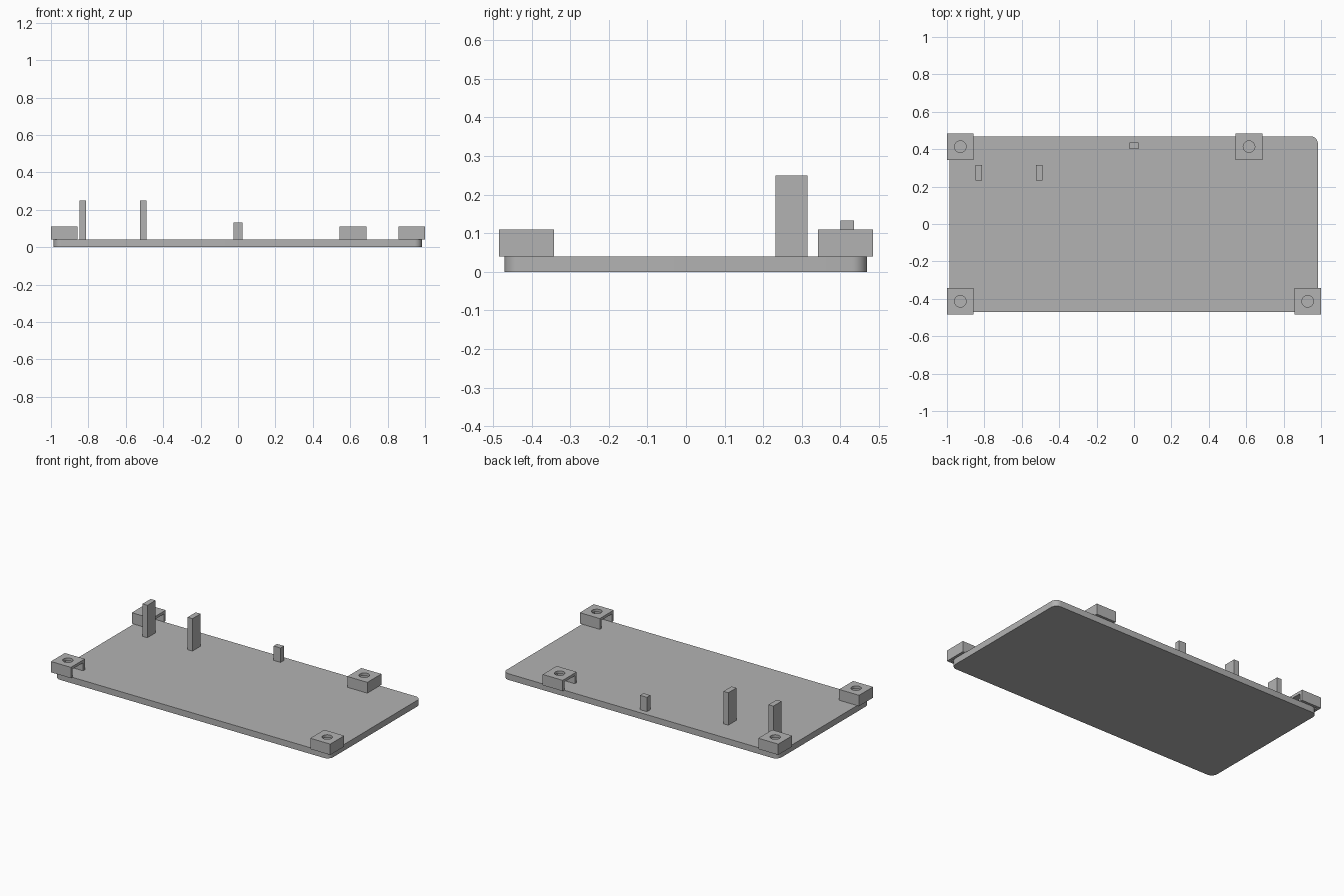
import bpy, bmesh, math

if "Cube" in bpy.data.objects:
    bpy.data.objects.remove(bpy.data.objects["Cube"])

grey = bpy.data.materials.new("plain grey")
grey.diffuse_color = (0.45, 0.45, 0.45, 1)
grey.use_nodes = True
grey.node_tree.nodes["Principled BSDF"].inputs["Base Color"].default_value = grey.diffuse_color


def add_object(name, bm):
    bmesh.ops.recalc_face_normals(bm, faces=bm.faces[:])
    mesh = bpy.data.meshes.new(name)
    bm.to_mesh(mesh)
    bm.free()
    mesh.materials.append(grey)
    obj = bpy.data.objects.new(name, mesh)
    bpy.context.collection.objects.link(obj)
    return obj


def box(name, x0, x1, y0, y1, z0, z1, corner=0):
    bm = bmesh.new()
    bmesh.ops.create_cube(bm, size=1)
    for v in bm.verts:
        v.co = ((x0 + x1) / 2 + v.co.x * (x1 - x0),
                (y0 + y1) / 2 + v.co.y * (y1 - y0),
                (z0 + z1) / 2 + v.co.z * (z1 - z0))
    if corner:
        upright = [e for e in bm.edges
                   if abs(e.verts[0].co.z - e.verts[1].co.z) > 0.001]
        bmesh.ops.bevel(bm, geom=upright, offset=corner, segments=8,
                        profile=0.5, affect='EDGES')
    return add_object(name, bm)


def cut(target, cutter):
    mod = target.modifiers.new("cut", 'BOOLEAN')
    mod.operation = 'DIFFERENCE'
    mod.solver = 'EXACT'
    mod.object = cutter
    cutter.hide_render = True
    cutter.hide_viewport = True


# Base plate with rounded corners
plate = box("base_plate", -0.986, 0.983, -0.47, 0.469, 0, 0.04, 0.04)
bpy.context.view_layer.objects.active = plate
plate.select_set(True)
bpy.ops.object.shade_smooth_by_angle(angle=math.radians(30))

# Hollow mounts: slot faces the middle, round hole through the roof
HALF, WALL, TOP = 0.0715, 0.018, 0.11
mounts = [("front_left_mount", -0.9285, -0.4135, 1),
          ("back_left_mount", -0.9285, 0.4135, 1),
          ("front_right_mount", 0.9285, -0.4135, -1),
          ("back_right_mount", 0.615, 0.4135, -1)]
for name, x, y, side in mounts:
    mount = box(name, x - HALF, x + HALF, y - HALF, y + HALF, 0.04, TOP)
    xs = sorted((x - side * (HALF - WALL), x + side * (HALF + 0.05)))
    slot = box(name + "_slot_cutter", *xs, y - HALF + WALL, y + HALF - WALL,
               0.02, TOP - 0.018)
    cut(mount, slot)
    bm = bmesh.new()
    bmesh.ops.create_cone(bm, cap_ends=True, segments=32, radius1=0.031,
                          radius2=0.031, depth=0.06)
    bmesh.ops.translate(bm, verts=bm.verts[:], vec=(x, y, TOP))
    cut(mount, add_object(name + "_hole_cutter", bm))

# Upright posts and the short rear peg
for name, x in (("outer_post", -0.829), ("inner_post", -0.506)):
    box(name, x - 0.0175, x + 0.0175, 0.232, 0.315, 0.04, 0.25)
box("rear_peg", -0.025, 0.025, 0.4, 0.435, 0.04, 0.133)
